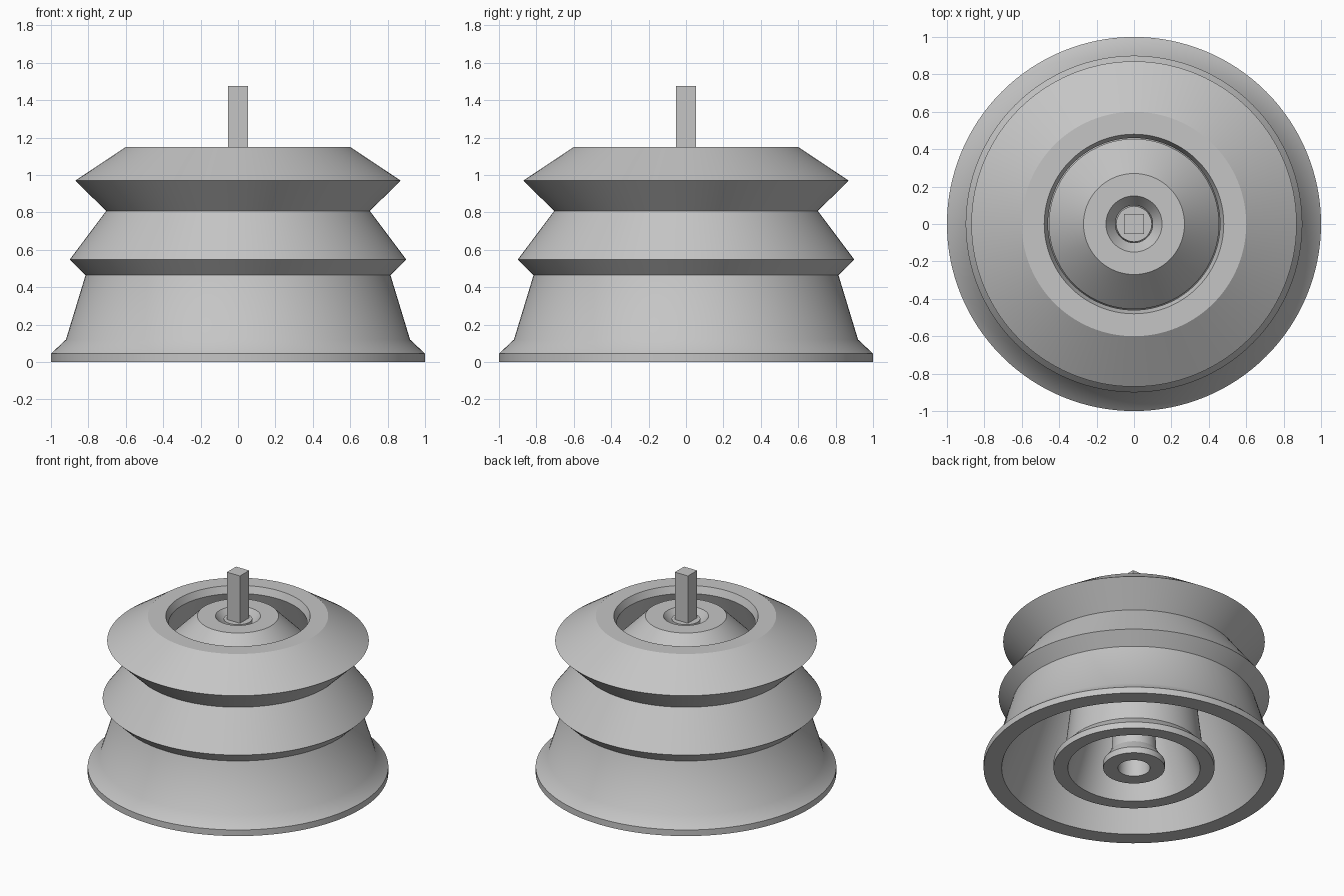
import bpy, bmesh, math

cube = bpy.data.objects.get("Cube")
if cube:
    bpy.data.objects.remove(cube, do_unlink=True)

SIDES = 128

# One grey for everything
grey = bpy.data.materials.new("plain grey")
grey.use_nodes = True
color = (0.56, 0.56, 0.56, 1)
grey.diffuse_color = color
grey.node_tree.nodes["Principled BSDF"].inputs["Base Color"].default_value = color


def add_object(name, bm):
    bmesh.ops.recalc_face_normals(bm, faces=bm.faces)
    mesh = bpy.data.meshes.new(name)
    bm.to_mesh(mesh)
    bm.free()
    mesh.materials.append(grey)
    obj = bpy.data.objects.new(name, mesh)
    bpy.context.collection.objects.link(obj)
    bpy.ops.object.select_all(action="DESELECT")
    obj.select_set(True)
    bpy.context.view_layer.objects.active = obj
    bpy.ops.object.shade_smooth_by_angle(angle=math.radians(31))
    return obj


def lathe(name, outer, inner):
    """Spin a closed wall, given as outer and inner (radius, z) lines going up."""
    profile = outer + inner[::-1]
    bm = bmesh.new()
    verts = [bm.verts.new((r, 0, z)) for r, z in profile]
    edges = [bm.edges.new((a, b)) for a, b in zip(verts, verts[1:] + verts[:1])]
    bmesh.ops.spin(bm, geom=verts + edges, axis=(0, 0, 1), cent=(0, 0, 0),
                   steps=SIDES, angle=math.tau)
    bmesh.ops.remove_doubles(bm, verts=bm.verts, dist=0.0001)
    return add_object(name, bm)


# Ridged outer wall with a conical bore and a short lip at the mouth
lathe("outer_bellows",
      [(1, 0), (1, 0.045), (0.92, 0.12), (0.815, 0.465), (0.9, 0.548),
       (0.705, 0.808), (0.87, 0.97), (0.6, 1.15)],
      [(0.88, 0), (0.46, 1.1), (0.48, 1.15)])

# Middle wall, ridged the same way, with a funnel mouth around the core
lathe("middle_bellows",
      [(0.535, 0), (0.535, 0.045), (0.46, 0.12), (0.42, 0.465), (0.46, 0.548),
       (0.37, 0.808), (0.455, 0.96), (0.27, 1.15)],
      [(0.44, 0), (0.1, 1.08), (0.15, 1.15)])

# Core tube, closed at the top
lathe("core_tube",
      [(0.205, 0), (0.205, 0.045), (0.15, 0.12), (0.13, 0.465),
       (0.095, 0.95), (0.095, 1.13), (0, 1.13)],
      [(0.107, 0), (0.08, 0.465), (0.06, 1.05), (0, 1.05)])

# Square stem
bm = bmesh.new()
bmesh.ops.create_cube(bm, size=1)
for v in bm.verts:
    v.co.x *= 0.106
    v.co.y *= 0.106
    v.co.z = 1.287 + v.co.z * 0.38
add_object("square_stem", bm)
